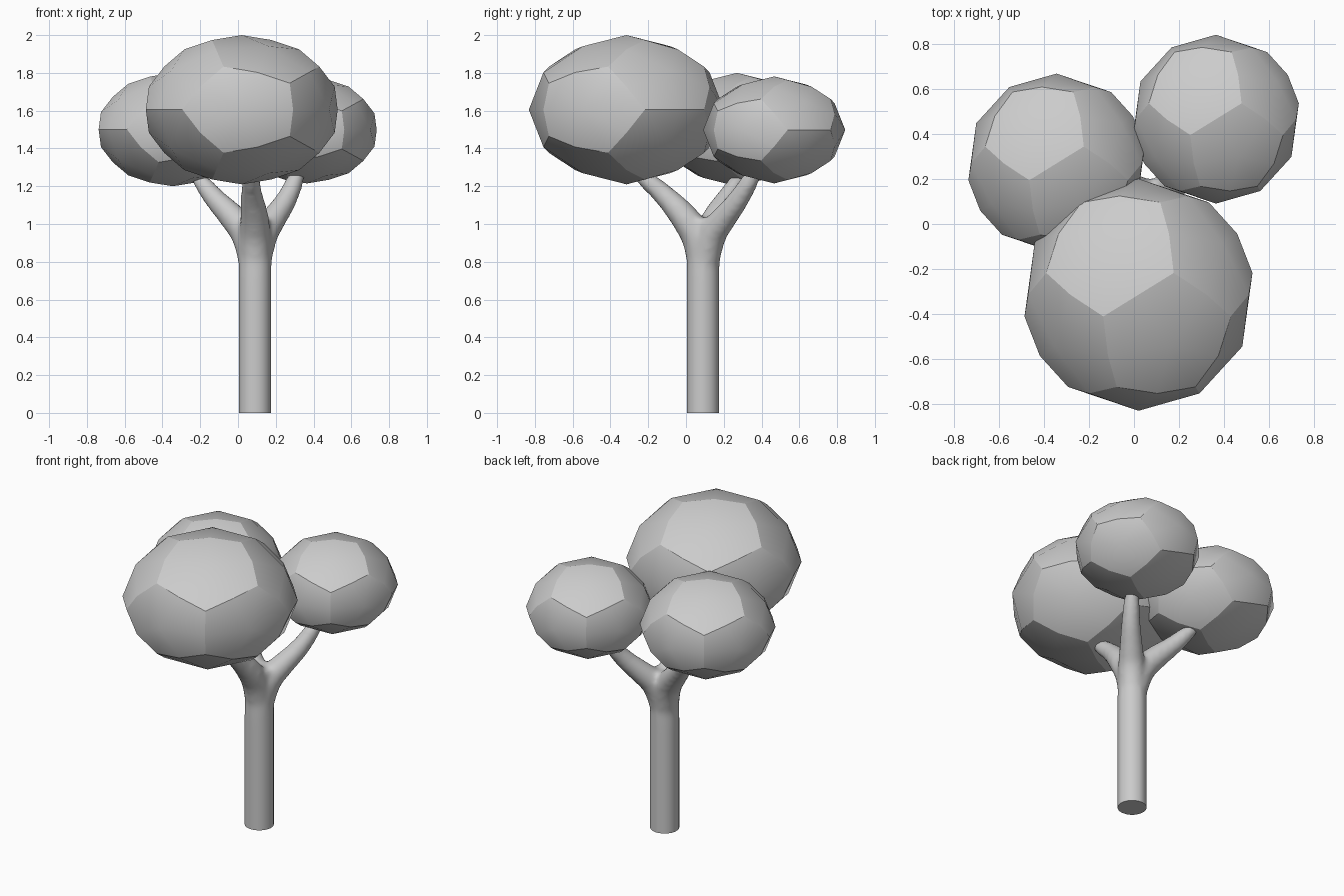
import bpy, bmesh, math
from mathutils import Vector, Matrix
from itertools import product, combinations

if "Cube" in bpy.data.objects:
    bpy.data.objects.remove(bpy.data.objects["Cube"])

PHI = (1 + 5 ** 0.5) / 2


def cyclic(a, b, c):
    """All sign variants and cyclic shifts of a point, on the unit sphere."""
    pts = set()
    for s in product((1, -1), repeat=3):
        p = (a * s[0] + 0.0, b * s[1] + 0.0, c * s[2] + 0.0)
        for k in range(3):
            pts.add(p[k:] + p[:k])
    return [Vector(p).normalized() for p in sorted(pts)]


def crown(name, centre, r, rz):
    """Bulged dodecahedron: smooth pentagon patches with sharp borders."""
    mids_of_faces = cyclic(0, 1, PHI)
    corners = cyclic(1 / PHI, 0, PHI) + sorted(set(
        p.to_tuple() for p in cyclic(1, 1, 1)))
    corners = [Vector(c) for c in corners]
    edge_mids = [(a + b).normalized() for a, b in combinations(corners, 2)
                 if (a - b).length < 0.75]
    bm = bmesh.new()
    tips = {bm.verts.new(p) for p in mids_of_faces}
    for p in corners + edge_mids:
        bm.verts.new(p)
    bmesh.ops.convex_hull(bm, input=bm.verts[:])
    bmesh.ops.recalc_face_normals(bm, faces=bm.faces[:])
    for f in bm.faces:
        f.smooth = True
    for e in bm.edges:
        e.smooth = any(v in tips for v in e.verts)
    bm.transform(Matrix.Translation(centre) @ Matrix.Diagonal((r, r, rz, 1))
                 @ Matrix.Rotation(math.atan(1 / PHI), 4, 'Z'))
    me = bpy.data.meshes.new(name)
    bm.to_mesh(me)
    bm.free()
    ob = bpy.data.objects.new(name, me)
    bpy.context.collection.objects.link(ob)


# Foliage
crown("front_crown", (0.02, -0.315, 1.605), 0.517, 0.395)
crown("left_crown", (-0.345, 0.27, 1.5), 0.40, 0.30)
crown("right_crown", (0.365, 0.467, 1.498), 0.376, 0.283)

# Trunk and three branches: tapered tubes (x, y, z, radius)
paths = [
    [(.09, .09, -.1, .088), (.09, .09, .5, .088), (.09, .09, .85, .088), (.09, .09, 1.03, .08)],
    [(.09, .09, .75, .08), (.09, .08, .9, .085), (.09, 0, 1.03, .078),
     (.07, -.12, 1.16, .056), (.07, -.23, 1.25, .046), (.06, -.28, 1.3, .03)],
    [(.09, .09, .75, .08), (.11, .11, .92, .085), (.19, .2, 1.03, .068),
     (.26, .28, 1.13, .056), (.31, .35, 1.25, .046), (.33, .38, 1.29, .03)],
    [(.09, .09, .75, .08), (.07, .11, .92, .085), (-.03, .16, 1.04, .072),
     (-.13, .22, 1.14, .056), (-.19, .27, 1.22, .046), (-.23, .29, 1.26, .03)],
]
cu = bpy.data.curves.new("trunk_paths", 'CURVE')
cu.dimensions = '3D'
cu.bevel_depth = 1
cu.bevel_resolution = 6
cu.use_fill_caps = True
for path in paths:
    sp = cu.splines.new('NURBS')
    sp.points.add(len(path) - 1)
    for pt, (x, y, z, r) in zip(sp.points, path):
        pt.co = (x, y, z, 1)
        pt.radius = r
    sp.order_u = 3
    sp.use_endpoint_u = True
tubes = bpy.data.objects.new("trunk_paths", cu)
bpy.context.collection.objects.link(tubes)
bpy.context.view_layer.update()
dg = bpy.context.evaluated_depsgraph_get()
trunk = bpy.data.objects.new("trunk", bpy.data.meshes.new_from_object(tubes.evaluated_get(dg)))
bpy.context.collection.objects.link(trunk)
bpy.data.objects.remove(tubes)

# Weld the tube caps shut, then fuse and soften the fork
bm = bmesh.new()
bm.from_mesh(trunk.data)
bmesh.ops.remove_doubles(bm, verts=bm.verts[:], dist=1e-5)
bm.to_mesh(trunk.data)
bm.free()
rm = trunk.modifiers.new("fuse", 'REMESH')
rm.mode = 'VOXEL'
rm.voxel_size = 0.016
sm = trunk.modifiers.new("soften", 'SMOOTH')
sm.factor = 0.5
sm.iterations = 8
bpy.context.view_layer.update()
dg = bpy.context.evaluated_depsgraph_get()

# Cut the base flat at the ground
bm = bmesh.new()
bm.from_mesh(bpy.data.meshes.new_from_object(trunk.evaluated_get(dg)))
trunk.modifiers.clear()
cut = bmesh.ops.bisect_plane(bm, geom=bm.verts[:] + bm.edges[:] + bm.faces[:],
                             plane_co=(0, 0, 0), plane_no=(0, 0, 1), clear_inner=True)
rim = [g for g in cut["geom_cut"] if isinstance(g, bmesh.types.BMEdge)]
bmesh.ops.holes_fill(bm, edges=rim, sides=0)
bmesh.ops.recalc_face_normals(bm, faces=bm.faces[:])
bm.to_mesh(trunk.data)
bm.free()
bpy.ops.object.select_all(action='DESELECT')
trunk.select_set(True)
bpy.context.view_layer.objects.active = trunk
bpy.ops.object.shade_smooth_by_angle(angle=math.radians(50))
